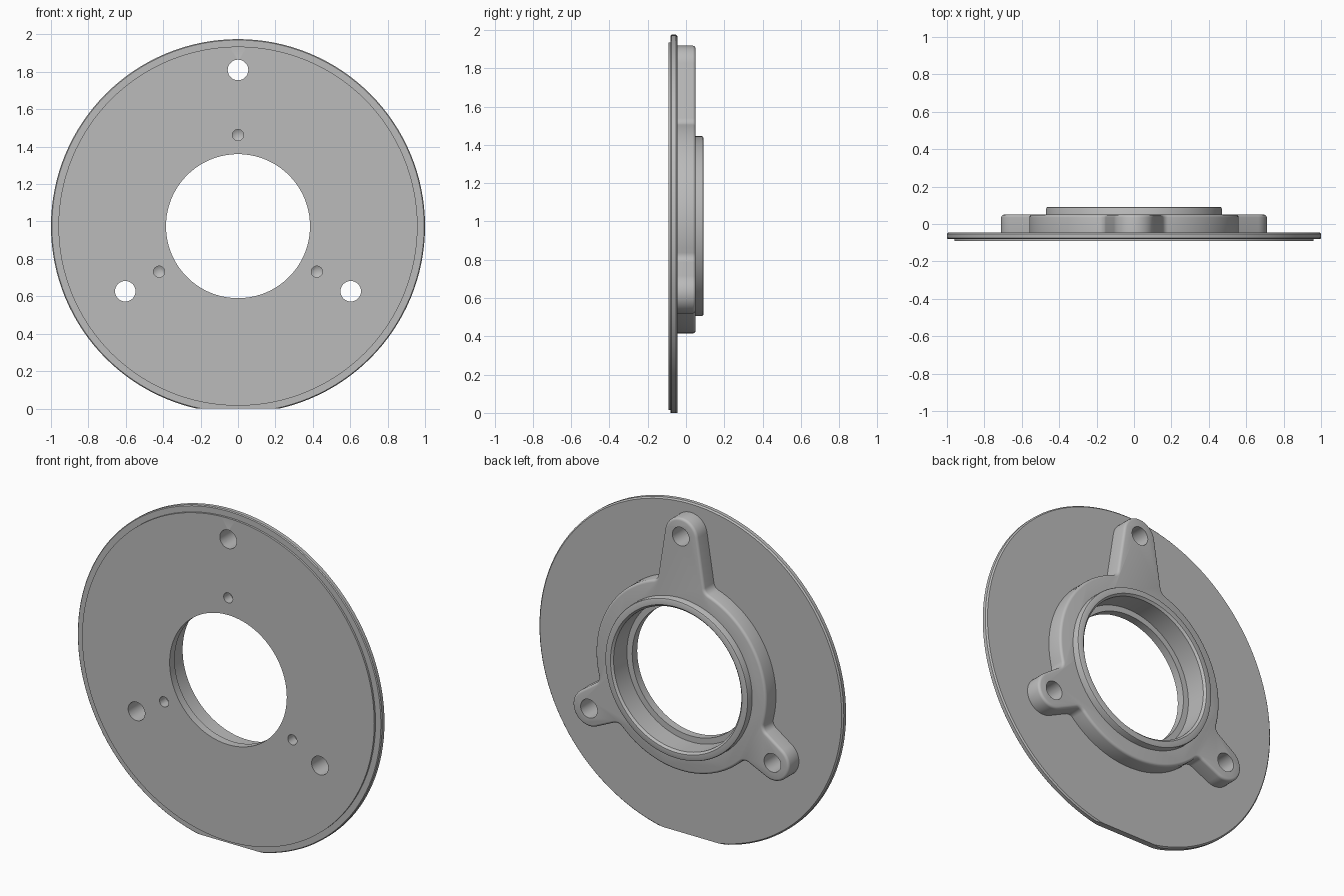
import bpy, bmesh
from math import sin, cos, atan2, sqrt, radians, tau
from mathutils import Vector, Matrix

cube = bpy.data.objects.get("Cube")
if cube:
    bpy.data.objects.remove(cube)

CENTRE_Z = 0.975
FRONT, DISC_BACK, FLANGE_BACK, RING_BACK = -0.092, -0.045, 0.05, 0.092
FLANGE_R, TIP_R = 0.56, 0.108
# ears: direction, hole distance, side taper (degrees)
EARS = [(90, 0.835, 9), (210, 0.696, 5), (330, 0.696, 5)]

grey = bpy.data.materials.new("machined grey")
grey.use_nodes = True
colour = (0.5, 0.5, 0.5, 1)
grey.diffuse_color = colour
grey.node_tree.nodes["Principled BSDF"].inputs["Base Color"].default_value = colour


def finish(name, bm):
    bmesh.ops.remove_doubles(bm, verts=bm.verts, dist=1e-5)
    bmesh.ops.recalc_face_normals(bm, faces=bm.faces)
    mesh = bpy.data.meshes.new(name)
    bm.to_mesh(mesh)
    bm.free()
    mesh.materials.append(grey)
    obj = bpy.data.objects.new(name, mesh)
    bpy.context.collection.objects.link(obj)
    return obj


def lathe(name, section, steps=128, x=0, z=0, closed=True):
    """Spin (radius, y) points about the y axis, offset from the disc centre."""
    bm = bmesh.new()
    vs = [bm.verts.new((r, y, 0)) for r, y in section]
    edges = [bm.edges.new(pair) for pair in zip(vs, vs[1:])]
    if closed:
        edges.append(bm.edges.new((vs[-1], vs[0])))
    bmesh.ops.spin(bm, geom=vs + edges, cent=(0, 0, 0), axis=(0, 1, 0),
                   angle=tau, steps=steps, use_duplicate=False)
    bmesh.ops.translate(bm, verts=bm.verts, vec=(x, 0, CENTRE_Z + z))
    return finish(name, bm)


def arc(centre, radius, a, b, n):
    return [Vector((centre[0] + radius * cos(a + (b - a) * i / n),
                    centre[1] + radius * sin(a + (b - a) * i / n))) for i in range(n + 1)]


def ear_outline(dist, taper, fillet=0.045):
    """Tapered lug along +u, blended into the round flange; ordered from -v to +v."""
    t = radians(taper)
    normal, along = Vector((sin(t), cos(t))), Vector((cos(t), -sin(t)))
    c = dist * sin(t) + TIP_R + fillet
    p = normal * c + along * sqrt((FLANGE_R + fillet) ** 2 - c * c)
    tip_angle = atan2(normal.y, normal.x)
    start, end = atan2(-normal.y, -normal.x), atan2(-p.y, -p.x)
    if end > start:
        end -= tau
    half = arc((dist, 0), TIP_R, 0, tip_angle, 10) + arc(p, fillet, start, end, 8)
    return [Vector((q.x, -q.y)) for q in reversed(half[1:])] + half


def flange_outline():
    points = []
    for angle, dist, taper in sorted(EARS):
        turn = Matrix.Rotation(radians(angle), 2)
        ear = [turn @ q for q in ear_outline(dist, taper)]
        if points:
            points += bridge(points[-1], ear[0])
        points += ear
    return points + bridge(points[-1], points[0])


def bridge(p, q):
    a, b = atan2(p.y, p.x), atan2(q.y, q.x)
    return arc((0, 0), FLANGE_R, a, b if b > a else b + tau, 32)[1:-1]


def cut(obj, cutters):
    for cutter in cutters:
        mod = obj.modifiers.new("cut", "BOOLEAN")
        mod.object, mod.operation, mod.solver = cutter, "DIFFERENCE", "EXACT"


# Main disc with a stepped front rim
disc = lathe("disc", [(0.385, DISC_BACK), (0.385, FRONT), (0.96, FRONT), (0.96, -0.08),
                      (0.995, -0.08), (1, -0.075), (1, -0.053), (0.992, DISC_BACK)])

# Bearing ring, with softened outer and inner lips
ring = lathe("bearing_ring", [(0.42, DISC_BACK), (0.47, DISC_BACK), (0.47, 0.082),
                              (0.467, 0.089), (0.46, RING_BACK), (0.432, RING_BACK),
                              (0.42, 0.08)])

# Three-eared flange with a rounded back edge
bm = bmesh.new()
base = bm.faces.new([bm.verts.new((q.x, DISC_BACK, q.y + CENTRE_Z)) for q in flange_outline()])
top = bmesh.ops.extrude_face_region(bm, geom=[base], use_keep_orig=True)["geom"]
bmesh.ops.translate(bm, verts=[g for g in top if isinstance(g, bmesh.types.BMVert)],
                    vec=(0, FLANGE_BACK - DISC_BACK, 0))
bmesh.ops.recalc_face_normals(bm, faces=bm.faces)
rim = [e for e in bm.edges if all(v.co.y > 0 for v in e.verts)]
bmesh.ops.bevel(bm, geom=rim, offset=0.015, segments=3, profile=0.5, affect="EDGES")
flange = finish("eared_flange", bm)

# Cutters: bolt holes, blind screw holes, flange bore and the bottom flat
holes = []
for angle, dist, _ in EARS:
    ca, sa = cos(radians(angle)), sin(radians(angle))
    holes.append(lathe("bolt_hole_cutter", [(0, -0.3), (0.055, -0.3), (0.055, 0.3), (0, 0.3)],
                       40, dist * ca, dist * sa, False))
    holes.append(lathe("screw_hole_cutter", [(0, -0.3), (0.03, -0.3), (0.03, -0.03), (0, -0.012)],
                       24, 0.487 * ca, 0.487 * sa, False))
bore = lathe("bore_cutter", [(0, -0.3), (0.45, -0.3), (0.45, 0.3), (0, 0.3)], 128, closed=False)
bm = bmesh.new()
bmesh.ops.create_cube(bm, size=1)
bmesh.ops.translate(bm, verts=bm.verts, vec=(0, 0, -0.5))
flat = finish("flat_cutter", bm)

cut(disc, holes + [flat])
cut(flange, holes + [bore])
cut(ring, holes[1::2])

# Apply the cuts, then shade smooth with sharp edges kept
bpy.context.view_layer.update()
graph = bpy.context.evaluated_depsgraph_get()
parts = (disc, flange, ring)
meshes = [bpy.data.meshes.new_from_object(o.evaluated_get(graph)) for o in parts]
for obj, mesh in zip(parts, meshes):
    obj.modifiers.clear()
    obj.data = mesh
for cutter in holes + [bore, flat]:
    bpy.data.objects.remove(cutter)
bpy.ops.object.select_all(action="DESELECT")
for obj in parts:
    obj.select_set(True)
bpy.context.view_layer.objects.active = disc
bpy.ops.object.shade_smooth_by_angle(angle=radians(35))
